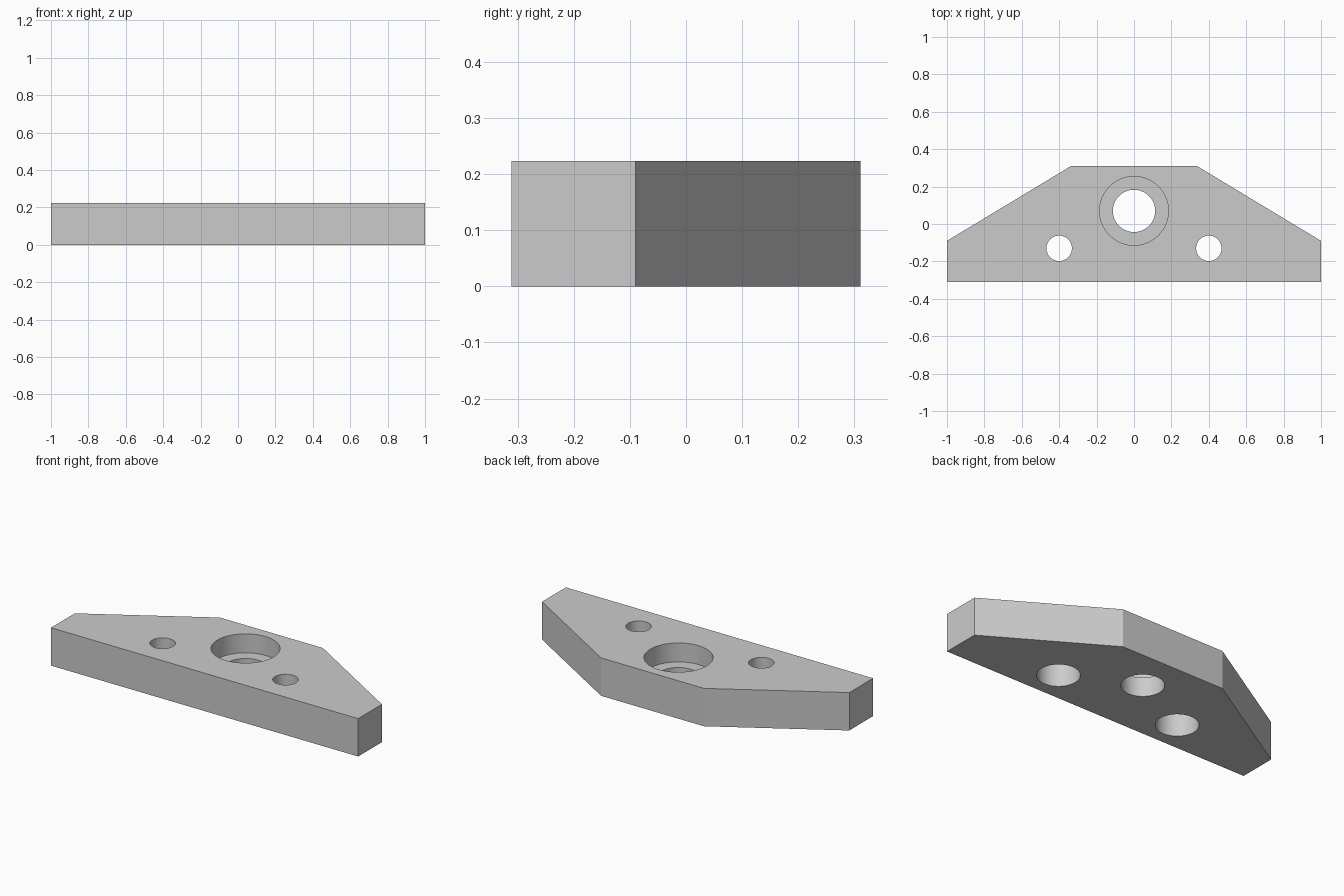
import bpy
import bmesh
import math

cube = bpy.data.objects.get("Cube")
if cube:
    bpy.data.objects.remove(cube, do_unlink=True)

THICK = 0.223
GREY = (0.6, 0.6, 0.6, 1.0)

mat = bpy.data.materials.new("light_grey")
mat.use_nodes = True
mat.diffuse_color = GREY
mat.node_tree.nodes["Principled BSDF"].inputs["Base Color"].default_value = GREY


def make_object(name, bm):
    mesh = bpy.data.meshes.new(name)
    bmesh.ops.recalc_face_normals(bm, faces=bm.faces)
    bm.to_mesh(mesh)
    bm.free()
    mesh.materials.append(mat)
    obj = bpy.data.objects.new(name, mesh)
    bpy.context.collection.objects.link(obj)
    return obj


def bore(name, x, y, radius, z0, z1):
    """Cylindrical cutter from z0 to z1."""
    bm = bmesh.new()
    bmesh.ops.create_cone(bm, cap_ends=True, segments=64, radius1=radius,
                          radius2=radius, depth=z1 - z0)
    bmesh.ops.translate(bm, verts=bm.verts, vec=(x, y, (z0 + z1) / 2))
    obj = make_object(name, bm)
    obj.hide_render = True
    return obj


# Plate: half outline mirrored, then extruded upward
half = [(1, -0.311), (1, -0.09), (0.335, 0.311)]
outline = half + [(-x, y) for x, y in reversed(half)]
bm = bmesh.new()
base = bm.faces.new([bm.verts.new((x, y, 0)) for x, y in outline])
top = bmesh.ops.extrude_face_region(bm, geom=[base])["geom"]
bmesh.ops.translate(bm, vec=(0, 0, THICK),
                    verts=[g for g in top if isinstance(g, bmesh.types.BMVert)])
plate = make_object("mounting_plate", bm)

# Central hole, recessed from above
cutters = [bore("centre_hole_cutter", 0, 0.07, 0.113, -0.1, 0.3),
           bore("centre_recess_cutter", 0, 0.07, 0.184, THICK / 2, 0.3)]

# Two screw holes, recessed from below
for side, x in (("left", 0.4), ("right", -0.4)):
    cutters.append(bore(side + "_screw_hole_cutter", x, -0.13, 0.068, -0.1, 0.3))
    cutters.append(bore(side + "_screw_recess_cutter", x, -0.13, 0.113, -0.1, 0.15))

bpy.ops.object.select_all(action="DESELECT")
plate.select_set(True)
bpy.context.view_layer.objects.active = plate
for cutter in cutters:
    mod = plate.modifiers.new(cutter.name, "BOOLEAN")
    mod.operation = "DIFFERENCE"
    mod.solver = "EXACT"
    mod.object = cutter
    bpy.ops.object.modifier_apply(modifier=mod.name)
for cutter in cutters:
    bpy.data.objects.remove(cutter, do_unlink=True)

bpy.ops.object.shade_smooth_by_angle(angle=math.radians(30))
